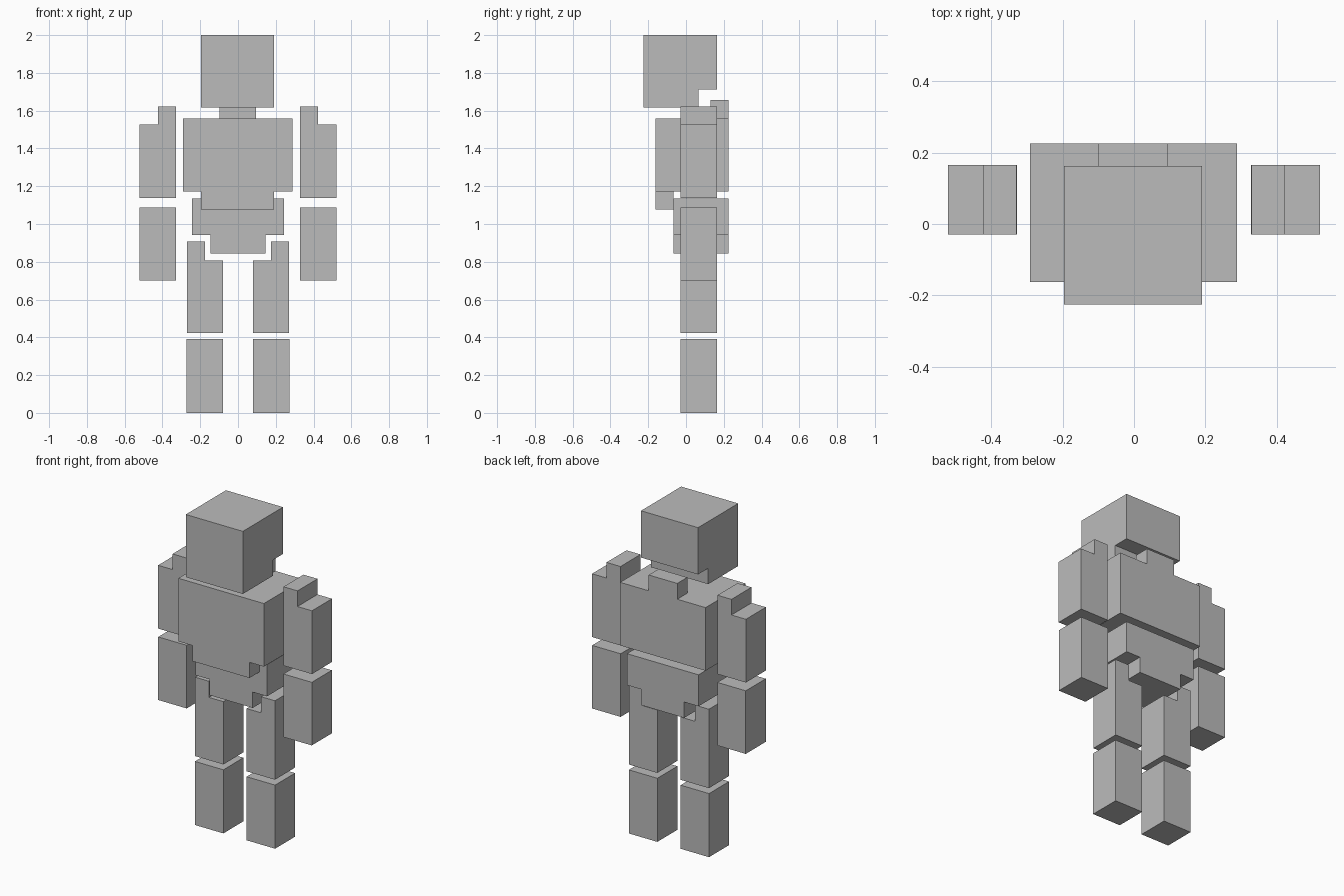
import bpy
import bmesh
from mathutils import Vector

cube = bpy.data.objects.get("Cube")
if cube:
    bpy.data.objects.remove(cube, do_unlink=True)

grey = bpy.data.materials.new("plain grey")
grey.use_nodes = True
COLOUR = (0.5, 0.5, 0.5, 1.0)
grey.diffuse_color = COLOUR
grey.node_tree.nodes["Principled BSDF"].inputs["Base Color"].default_value = COLOUR


def prism(name, outline, axis, start, end):
    """Extrude a closed outline along x (outline is y, z) or y (outline is x, z)."""
    bm = bmesh.new()
    if axis == 'x':
        points = [(start, a, b) for a, b in outline]
        shift = Vector((end - start, 0, 0))
    else:
        points = [(a, start, b) for a, b in outline]
        shift = Vector((0, end - start, 0))
    face = bm.faces.new([bm.verts.new(p) for p in points])
    made = bmesh.ops.extrude_face_region(bm, geom=[face])["geom"]
    bmesh.ops.translate(bm, vec=shift,
                        verts=[v for v in made if isinstance(v, bmesh.types.BMVert)])
    bmesh.ops.recalc_face_normals(bm, faces=bm.faces[:])
    mesh = bpy.data.meshes.new(name)
    bm.to_mesh(mesh)
    bm.free()
    mesh.materials.append(grey)
    obj = bpy.data.objects.new(name, mesh)
    bpy.context.collection.objects.link(obj)
    return obj


def rect(a0, a1, b0, b1):
    return [(a0, b0), (a1, b0), (a1, b1), (a0, b1)]


# Head, notched at the lower back
prism("head", [(-0.226, 1.616), (0.065, 1.616), (0.065, 1.713),
               (0.163, 1.713), (0.163, 2.0), (-0.226, 2.0)], 'x', -0.196, 0.191)

# Chest with its back collar and front belly plate
prism("chest", rect(-0.291, 0.289, 1.172, 1.559), 'y', -0.162, 0.226)
prism("back_collar", rect(-0.099, 0.095, 1.559, 1.656), 'y', 0.129, 0.226)
prism("belly_plate", rect(-0.196, 0.191, 1.076, 1.172), 'y', -0.162, -0.066)

# Stepped pelvis
prism("pelvis", [(-0.146, 0.844), (0.146, 0.844), (0.146, 0.941), (0.243, 0.941),
                 (0.243, 1.134), (-0.243, 1.134), (-0.243, 0.941), (-0.146, 0.941)],
      'y', -0.066, 0.226)

# Limbs: outlines for the left side, mirrored to the right
limbs = {
    "upper_arm": [(0.329, 1.138), (0.522, 1.138), (0.522, 1.526),
                  (0.424, 1.526), (0.424, 1.622), (0.329, 1.622)],
    "forearm": rect(0.328, 0.521, 0.70, 1.087),
    "thigh": [(0.079, 0.423), (0.271, 0.423), (0.271, 0.907),
              (0.176, 0.907), (0.176, 0.808), (0.079, 0.808)],
    "shin": rect(0.079, 0.272, 0.0, 0.39),
}
for part, outline in limbs.items():
    for side, sign in (("left", 1), ("right", -1)):
        prism(f"{side}_{part}", [(sign * x, z) for x, z in outline], 'y', -0.029, 0.165)
